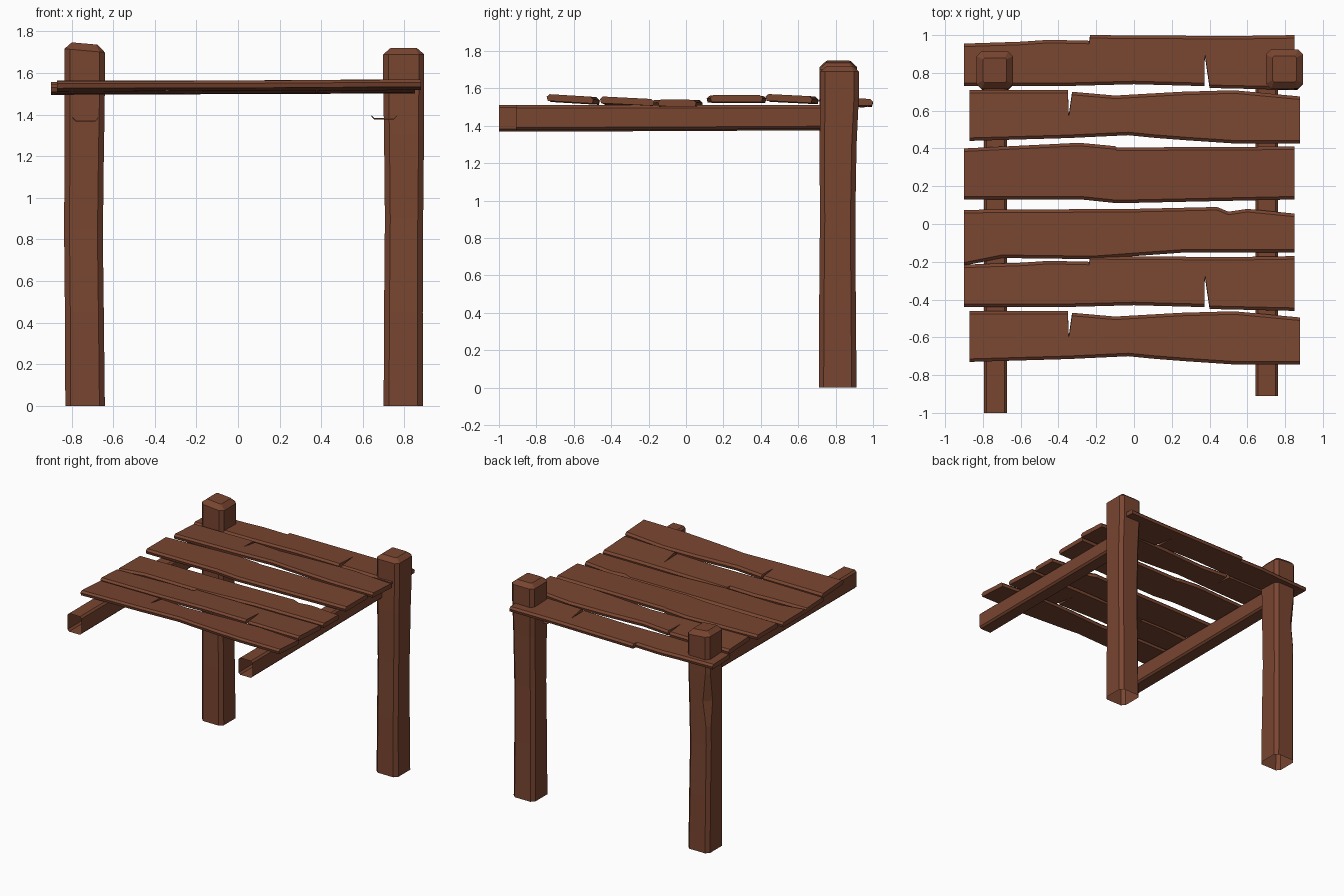
import bpy, bmesh

if "Cube" in bpy.data.objects:
    bpy.data.objects.remove(bpy.data.objects["Cube"])

wood = bpy.data.materials.new("brown_wood")
wood.diffuse_color = (0.190, 0.060, 0.030, 1)
wood.use_nodes = True
wood.node_tree.nodes["Principled BSDF"].inputs["Base Color"].default_value = wood.diffuse_color


def finish(name, bm):
    bmesh.ops.recalc_face_normals(bm, faces=bm.faces)
    mesh = bpy.data.meshes.new(name)
    bm.to_mesh(mesh)
    bm.free()
    mesh.materials.append(wood)
    obj = bpy.data.objects.new(name, mesh)
    bpy.context.collection.objects.link(obj)
    return obj


def octagon(u0, u1, v0, v1, c, c_last=None):
    """Rectangle with cut corners; c_last is the cut of the (u0, v1) corner."""
    d = c if c_last is None else c_last
    return [(u0 + c, v0), (u1 - c, v0), (u1, v0 + c), (u1, v1 - c),
            (u1 - c, v1), (u0 + d, v1), (u0, v1 - d), (u0, v0 + c)]


def loft(name, rings, cap_end=False):
    """Skin a tube through rings of points, open at the start."""
    bm = bmesh.new()
    loops = [[bm.verts.new(p) for p in ring] for ring in rings]
    n = len(loops[0])
    for a, b in zip(loops, loops[1:]):
        for i in range(n):
            j = (i + 1) % n
            bm.faces.new((a[i], a[j], b[j], b[i]))
    if cap_end:
        bm.faces.new(loops[-1])
    return finish(name, bm)


# Posts: hewn octagonal columns with open feet and slanted, bevelled tops
def post(name, stations, shoulder, top, slant, inset=0.035):
    rings = [[(x, y, z) for x, y in octagon(x0, x1, y0, y1, 0.026, c)]
             for z, x0, x1, y0, y1, c in stations]
    _, x0, x1, y0, y1, _ = stations[-1]
    mid = (x0 + x1) / 2
    for z, d, c in ((shoulder, 0, 0.026), (top, inset, 0.008)):
        rings.append([(x, y, z + slant * (x - mid))
                      for x, y in octagon(x0 + d, x1 - d, y0 + d, y1 - d, c)])
    loft(name, rings, cap_end=True)


post("left_post", [
    (0.00, -0.830, -0.640, 0.710, 0.910, 0.026),
    (0.45, -0.832, -0.645, 0.712, 0.907, 0.026),
    (0.85, -0.836, -0.650, 0.716, 0.903, 0.026),
    (1.00, -0.835, -0.647, 0.716, 0.905, 0.026),
    (1.20, -0.834, -0.645, 0.714, 0.908, 0.050),   # gouged rear corner
    (1.42, -0.834, -0.641, 0.714, 0.912, 0.026),
    (1.55, -0.834, -0.640, 0.715, 0.914, 0.026)], 1.708, 1.742, -0.09)
post("right_post", [
    (0.00, 0.700, 0.890, 0.710, 0.912, 0.026),
    (0.45, 0.702, 0.888, 0.712, 0.908, 0.026),
    (0.90, 0.706, 0.890, 0.716, 0.905, 0.026),
    (1.30, 0.702, 0.894, 0.714, 0.912, 0.026),
    (1.55, 0.698, 0.895, 0.718, 0.924, 0.026)], 1.690, 1.720, 0.0)


# Beams: hollow rails running forward from the posts
def beam(name, x0, x1, y_front, z0, z1):
    rings = []
    for y, dz in ((y_front, 0), (-0.1, 0.003), (0.80, 0.008)):
        rings.append([(x, y, z) for x, z in octagon(x0, x1, z0 + dz, z1, 0.014)])
    loft(name, rings)


beam("left_beam", -0.795, -0.672, -1.0, 1.368, 1.512)
beam("right_beam", 0.642, 0.763, -0.91, 1.376, 1.510)

# Plank outlines: front and back edges from left to right, with splits as notches
SPLIT_FRONT = (
    [(-0.90, 0.73), (-0.38, 0.73), (0, 0.74), (0.372, 0.73), (0.375, 0.89),
     (0.40, 0.72), (0.85, 0.71)],
    [(-0.90, 0.955), (-0.60, 0.965), (-0.45, 0.975), (-0.237, 0.97),
     (-0.233, 1.0), (0.52, 0.995), (0.85, 1.0)])
SPLIT_BACK = (
    [(-0.87, 0.44), (-0.35, 0.455), (-0.03, 0.47), (0.10, 0.457), (0.28, 0.443),
     (0.52, 0.427), (0.88, 0.425)],
    [(-0.87, 0.71), (-0.35, 0.71), (-0.345, 0.58), (-0.328, 0.70), (-0.10, 0.68),
     (0.25, 0.70), (0.53, 0.708), (0.88, 0.675)])
BOWED = (
    [(-0.90, 0.13), (-0.28, 0.13), (-0.09, 0.11), (0.85, 0.13)],
    [(-0.90, 0.40), (-0.29, 0.43), (-0.10, 0.412), (-0.09, 0.405), (0.85, 0.41)])
CHIPPED = (
    [(-0.90, -0.22), (-0.70, -0.18), (-0.22, -0.186), (0.25, -0.152), (0.85, -0.15)],
    [(-0.90, 0.075), (0, 0.08), (0.44, 0.09), (0.50, 0.065), (0.60, 0.08),
     (0.85, 0.055)])


def plank(name, shape, shift, z, tilt, rise, thick=0.036):
    """Slab with chamfered long edges; z is the underside at its centre."""
    front, back = shape
    outline = front + back[::-1]
    mid = sum(p[1] for p in outline) / len(outline)
    rings = []
    for h, inset in ((0, 0.006), (thick * 0.6, 0), (thick, 0.016)):
        ring = []
        for i, (x, y) in enumerate(outline):
            yy = y + (inset if i < len(front) else -inset)
            ring.append((x, yy + shift, z + h + tilt * (yy - mid) + rise * x))
        rings.append(ring)
    obj = loft(name, rings, cap_end=True)
    bm = bmesh.new()
    bm.from_mesh(obj.data)
    bmesh.ops.holes_fill(bm, edges=[e for e in bm.edges if e.is_boundary])
    bmesh.ops.recalc_face_normals(bm, faces=bm.faces)
    bm.to_mesh(obj.data)
    bm.free()


# Deck planks from back to front
plank("plank_1", SPLIT_FRONT, 0, 1.506, -0.03, 0.006)
plank("plank_2", SPLIT_BACK, 0, 1.524, -0.05, 0.003)
plank("plank_3", BOWED, 0, 1.524, 0.0, 0.004)
plank("plank_4", CHIPPED, 0, 1.500, -0.01, 0.004)
plank("plank_5", SPLIT_FRONT, -1.17, 1.508, -0.05, 0.006)
plank("plank_6", SPLIT_BACK, -1.17, 1.522, -0.06, 0.003)
